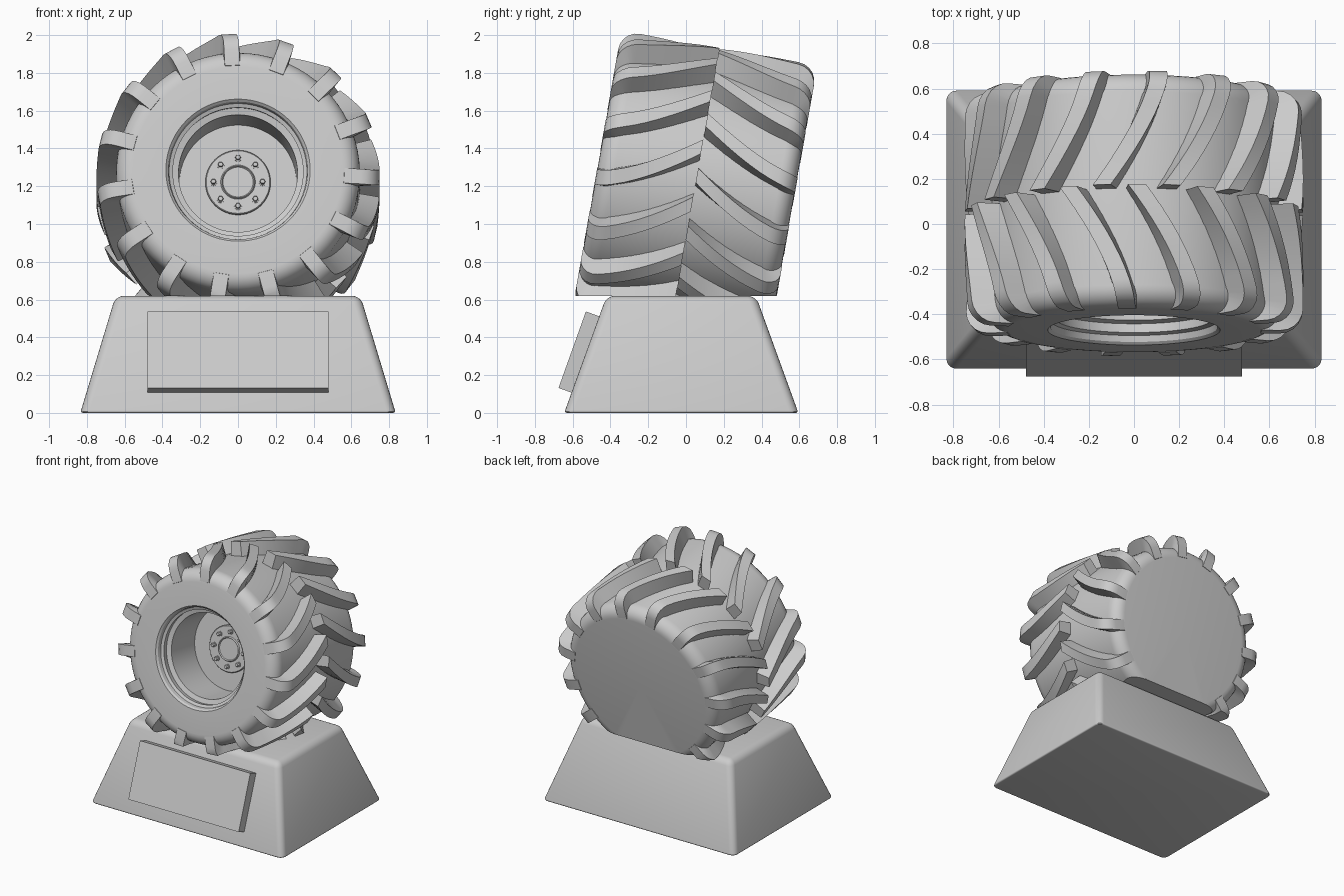
import bpy, bmesh
from math import sin, cos, pi, radians
from mathutils import Matrix, Vector

if "Cube" in bpy.data.objects:
    bpy.data.objects.remove(bpy.data.objects["Cube"])

# Wheel frame: axle along local y, leaning back 10 degrees
TILT = Matrix.Translation((0, 0.047, 1.194)) @ Matrix.Rotation(radians(-10), 4, 'X')
HALF = 0.525      # half tyre width
CUT_Z = 0.62      # plinth top, where the wheel is sliced flat


def finish(bm, name, angle=32):
    bmesh.ops.recalc_face_normals(bm, faces=bm.faces)
    me = bpy.data.meshes.new(name)
    bm.to_mesh(me)
    bm.free()
    ob = bpy.data.objects.new(name, me)
    bpy.context.collection.objects.link(ob)
    bpy.ops.object.select_all(action='DESELECT')
    ob.select_set(True)
    bpy.context.view_layer.objects.active = ob
    bpy.ops.object.shade_smooth_by_angle(angle=radians(angle))
    return ob


def lathe(bm, profile, segs, cx=0, cz=0):
    """Revolve (radius, y) points around the y axis; radius 0 makes a pole."""
    rings = []
    for r, y in profile:
        n = 1 if r == 0 else segs
        rings.append([bm.verts.new((cx + r * cos(2 * pi * i / segs), y,
                                    cz + r * sin(2 * pi * i / segs))) for i in range(n)])
    for a, b in zip(rings, rings[1:]):
        for i in range(segs):
            j = (i + 1) % segs
            quad = [a[i % len(a)], a[j % len(a)], b[j % len(b)], b[i % len(b)]]
            bm.faces.new(list(dict.fromkeys(quad)))


def place_and_slice(bm):
    bm.transform(TILT)
    geom = bm.verts[:] + bm.edges[:] + bm.faces[:]
    cut = bmesh.ops.bisect_plane(bm, geom=geom, plane_co=(0, 0, CUT_Z),
                                 plane_no=(0, 0, -1), clear_outer=True)['geom_cut']
    edges = [e for e in cut if isinstance(e, bmesh.types.BMEdge)]
    bmesh.ops.edgeloop_fill(bm, edges=edges)


def arc(c, rad, a0, a1, n):
    """Points (axial, radial) along an arc."""
    return [(c[0] + rad * cos(radians(a0 + (a1 - a0) * i / n)),
             c[1] + rad * sin(radians(a0 + (a1 - a0) * i / n))) for i in range(n + 1)]


# Tyre body with open rim well in front and a plain closed back
shoulder = arc((HALF - 0.09, 0.555), 0.09, 0, 90, 7)
profile = [(0, -HALF + 0.385), (0.31, -HALF + 0.385), (0.315, -HALF + 0.10), (0.35, -HALF + 0.09),
           (0.345, -HALF + 0.05), (0.365, -HALF + 0.04), (0.37, -HALF + 0.012), (0.382, -HALF)]
profile += [(r, -s) for s, r in shoulder]
profile += [(r, s) for s, r in reversed(shoulder)] + [(0, HALF)]
bm = bmesh.new()
lathe(bm, profile, 72)
place_and_slice(bm)
finish(bm, "tyre_body")

# Curved tread lugs: 15 per side, staggered into a chevron
top_path = [(0.425 * i / 8, 0.75) for i in range(8)]
top_path += list(reversed(arc((0.427, 0.65), 0.1, 0, 90, 5))) + [(0.527, 0.565)]


def lug(bm, side, outer_angle):
    rings = []
    for s, r in top_path:
        t = min(s / HALF, 1)
        mid = radians(outer_angle + 20 * (1 - t) ** 1.5)
        sb, rb = s, 0.61
        if s > 0.42:                      # bend the root around the shoulder
            root = Vector((0.42, 0.52))
            sb, rb = root + (Vector((s, r)) - root) * 0.4
        ring = []
        for ss, rr, w in ((s, r, -0.04), (s, r, 0.04), (sb, rb, 0.047), (sb, rb, -0.047)):
            a = mid + w / rr
            ring.append(bm.verts.new((rr * cos(a), side * ss, rr * sin(a))))
        rings.append(ring)
    for a, b in zip(rings, rings[1:]):
        for i in range(4):
            j = (i + 1) % 4
            bm.faces.new((a[i], a[j], b[j], b[i]))
    bm.faces.new(rings[0])
    bm.faces.new(rings[-1])


for side, start, label in ((-1, 93, "front"), (1, 81, "back")):
    bm = bmesh.new()
    for k in range(15):
        lug(bm, side, start + 24 * k)
    place_and_slice(bm)
    finish(bm, f"tread_lugs_{label}")

# Hub plate with a raised centre ring
floor = -HALF + 0.385
bm = bmesh.new()
lathe(bm, [(0, floor - 0.022), (0.08, floor - 0.022), (0.086, floor - 0.03), (0.092, floor - 0.02),
           (0.168, floor - 0.02), (0.173, floor - 0.014), (0.173, floor + 0.01), (0, floor + 0.01)], 48)
bm.transform(TILT)
finish(bm, "hub_plate")

# Eight hub bolts: washer plus hexagonal nut
bm = bmesh.new()
for k in range(8):
    a = k * pi / 4
    x, z = 0.13 * cos(a), 0.13 * sin(a)
    lathe(bm, [(0, floor - 0.026), (0.02, floor - 0.026), (0.02, floor), (0, floor)], 16, x, z)
    lathe(bm, [(0, floor - 0.045), (0.012, floor - 0.045), (0.015, floor - 0.04),
               (0.015, floor), (0, floor)], 6, x, z)
bm.transform(TILT)
finish(bm, "hub_bolts")

# Tapered plinth with rounded edges
bm = bmesh.new()
low = [bm.verts.new(p) for p in ((-0.835, -0.645, 0), (0.835, -0.645, 0), (0.835, 0.595, 0), (-0.835, 0.595, 0))]
top = [bm.verts.new(p) for p in ((-0.648, -0.42, CUT_Z), (0.648, -0.42, CUT_Z),
                                 (0.648, 0.37, CUT_Z), (-0.648, 0.37, CUT_Z))]
bm.faces.new(low)
bm.faces.new(top)
for i in range(4):
    j = (i + 1) % 4
    bm.faces.new((low[i], low[j], top[j], top[i]))
bmesh.ops.recalc_face_normals(bm, faces=bm.faces)
upper = [e for e in bm.edges if max(v.co.z for v in e.verts) > 0.1]
bmesh.ops.bevel(bm, geom=upper, offset=0.045, segments=5, profile=0.5, affect='EDGES')
bottom = [e for e in bm.edges if all(v.co.z < 0.001 for v in e.verts)]
bmesh.ops.bevel(bm, geom=bottom, offset=0.014, segments=3, profile=0.5, affect='EDGES')
finish(bm, "plinth", 40)

# Blank plaque lying on the sloping front
bm = bmesh.new()
side_shape = [(-0.675, 0.132), (-0.60, 0.105), (-0.45, 0.508), (-0.53, 0.537)]
left = [bm.verts.new((-0.478, y, z)) for y, z in side_shape]
right = [bm.verts.new((0.478, y, z)) for y, z in side_shape]
bm.faces.new(left)
bm.faces.new(right)
for i in range(4):
    j = (i + 1) % 4
    bm.faces.new((left[i], left[j], right[j], right[i]))
finish(bm, "plaque")
